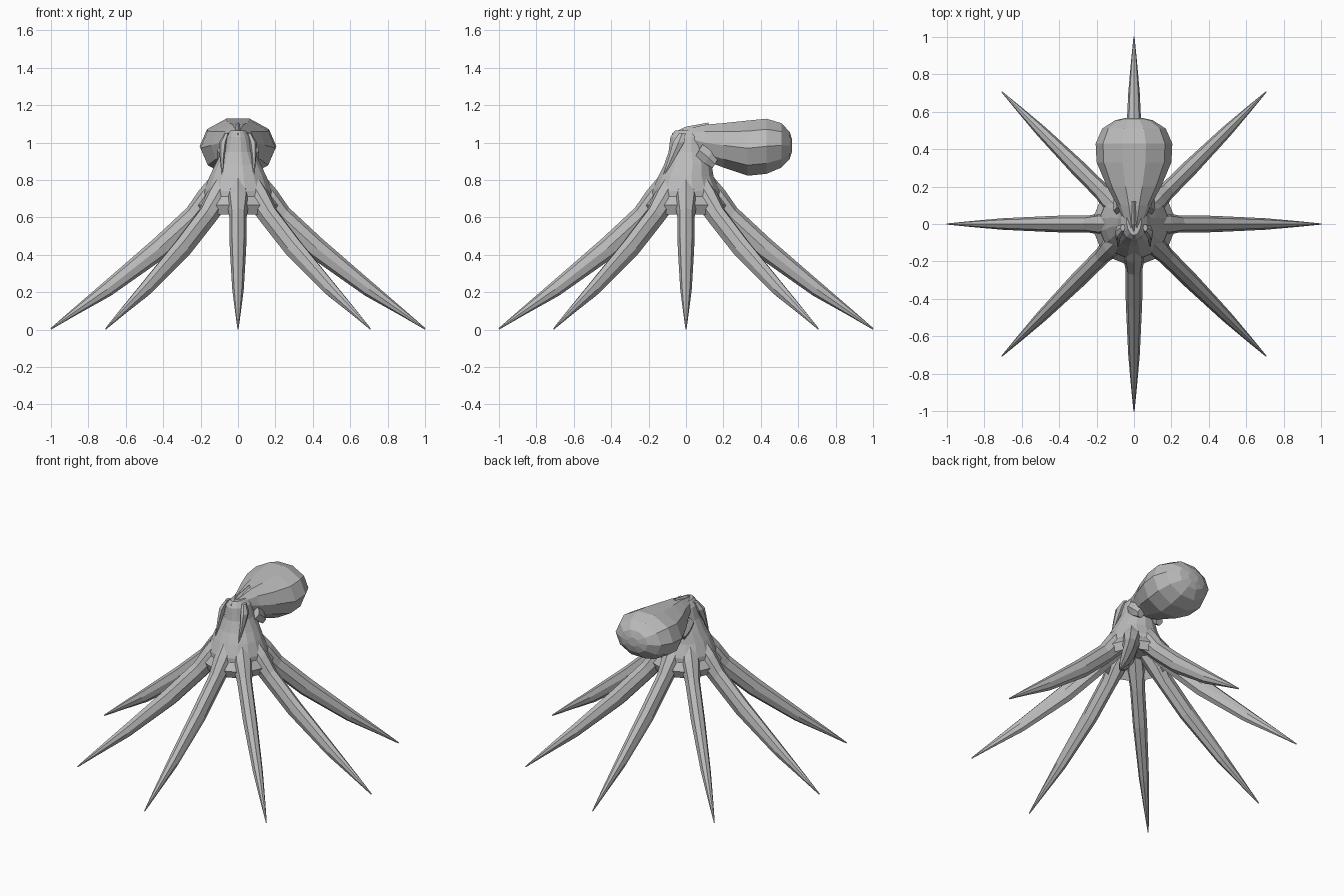
import bpy, bmesh
from math import sin, cos, pi
from mathutils import Vector, Matrix

if "Cube" in bpy.data.objects:
    bpy.data.objects.remove(bpy.data.objects["Cube"], do_unlink=True)

skin = bpy.data.materials.new("grey_skin")
skin.use_nodes = True
skin.diffuse_color = (0.5, 0.5, 0.5, 1)
skin.node_tree.nodes["Principled BSDF"].inputs["Base Color"].default_value = (0.5, 0.5, 0.5, 1)


def loft(name, rings, matrix=Matrix()):
    """Closed faceted skin over a list of rings of points."""
    bm = bmesh.new()
    loops = [[bm.verts.new(matrix @ Vector(p)) for p in ring] for ring in rings]
    n = len(loops[0])
    for a, b in zip(loops, loops[1:]):
        for i in range(n):
            j = (i + 1) % n
            bm.faces.new((a[i], a[j], b[j], b[i]))
    bm.faces.new(loops[0][::-1])
    bm.faces.new(loops[-1])
    bmesh.ops.recalc_face_normals(bm, faces=bm.faces)
    mesh = bpy.data.meshes.new(name)
    bm.to_mesh(mesh)
    bm.free()
    mesh.materials.append(skin)
    obj = bpy.data.objects.new(name, mesh)
    bpy.context.collection.objects.link(obj)
    return obj


def angles(n, turn=0.0):
    return [2 * pi * (i + turn) / n for i in range(n)]


# Head: rings of (z, centre y, half width, half depth), wide skirt to crown
HEAD = [(0.70, 0, 0.10, 0.10), (0.65, 0, 0.19, 0.19), (0.74, 0, 0.185, 0.185),
        (0.82, 0, 0.155, 0.15), (0.88, 0.01, 0.125, 0.13), (0.95, 0.01, 0.09, 0.105),
        (1.03, 0.01, 0.07, 0.095), (1.065, 0.02, 0.04, 0.08)]
loft("head", [[(w * cos(a), y + d * sin(a), z) for a in angles(16, 0.5)]
              for z, y, w, d in HEAD])

# Mantle: rings of (y, centre z, half width, half height) from neck to back
MANTLE = [(-0.02, 1.03, 0.04, 0.04), (0.10, 1.00, 0.09, 0.10), (0.20, 0.985, 0.145, 0.125),
          (0.33, 0.97, 0.20, 0.155), (0.43, 0.98, 0.205, 0.155), (0.51, 0.985, 0.17, 0.125),
          (0.555, 0.985, 0.10, 0.075), (0.568, 0.985, 0.04, 0.03)]
loft("mantle", [[(w * cos(a), y, z + h * sin(a)) for a in angles(10)]
                for y, z, w, h in MANTLE])

# Crest: narrow ridge running from the brow onto the mantle
loft("crest", [[(-w, y, z - 0.05), (w, y, z - 0.05), (0, y, z)]
               for y, z, w in [(-0.075, 1.05, 0.02), (0.0, 1.085, 0.05), (0.12, 1.107, 0.06)]])

# Arms: rings of (radius, centre z, half width, half height), ridged on top
ARM = [(0.10, 0.76, 0.055, 0.075), (0.17, 0.685, 0.06, 0.07), (0.24, 0.60, 0.046, 0.06),
       (0.42, 0.435, 0.044, 0.058), (0.70, 0.216, 0.031, 0.040),
       (0.88, 0.09, 0.015, 0.018), (1.0, 0.004, 0.003, 0.004)]
arm_rings = [[(r + 0.55 * h * sin(a), w * cos(a), z + 0.85 * h * sin(a))
              for a in angles(8, 0.0)] for r, z, w, h in ARM]
for i, name in enumerate(["left", "back_left", "back", "back_right",
                          "right", "front_right", "front", "front_left"]):
    loft(name + "_arm", arm_rings, Matrix.Rotation(i * pi / 4, 4, 'Z'))

# Eyes: brow wedges tapering down each cheek; siphon tubes behind them
BROW = [(0.83, -0.115, 0.085, 0.006), (0.93, -0.07, 0.085, 0.022),
        (1.00, -0.04, 0.08, 0.035), (1.05, -0.02, 0.06, 0.02)]
SIPHON = [(0.07, 0.96, 0.035), (0.12, 0.92, 0.038), (0.155, 0.885, 0.025)]
for side, s in (("left", 1), ("right", -1)):
    loft(side + "_eye_brow", [[(s * (x + 0.6 * r * cos(a)), y + r * sin(a), z)
                               for a in angles(6)] for z, y, x, r in BROW])
    loft(side + "_siphon", [[(s * (0.075 + r * cos(a)), y + 0.6 * r * sin(a), z + r * sin(a))
                             for a in angles(6)] for y, z, r in SIPHON])

# Small web folds between neighbouring arms
web = [[(r, -w, z), (r, w, z), (r - 0.02, w, z - 0.05), (r - 0.02, -w, z - 0.05)]
       for r, z, w in [(0.13, 0.76, 0.06), (0.185, 0.71, 0.08), (0.215, 0.665, 0.05)]]
for i in range(8):
    loft("web_%d" % (i + 1), web, Matrix.Rotation((i + 0.5) * pi / 4, 4, 'Z'))
